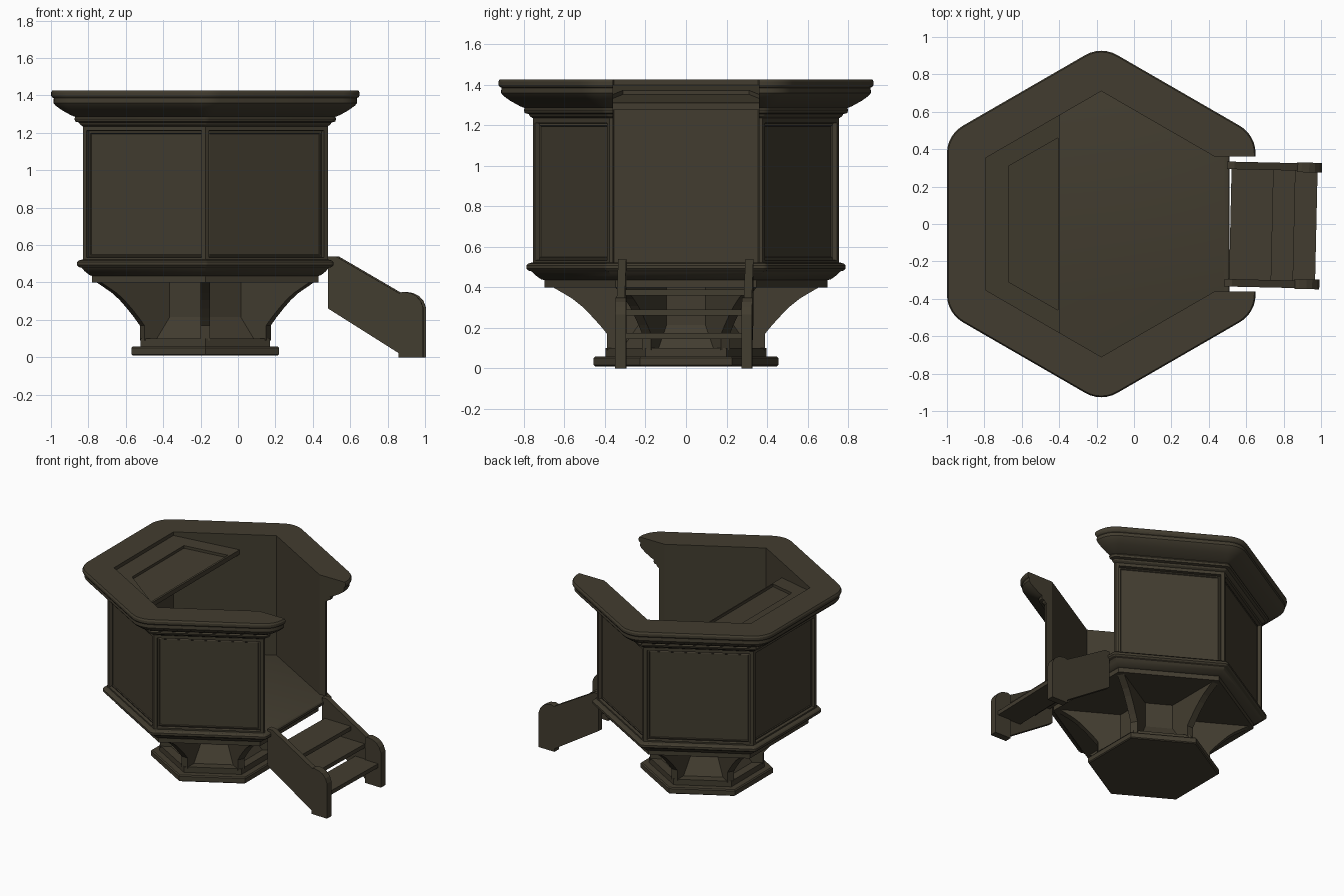
import bpy, bmesh, math
from mathutils import Vector, Matrix

if "Cube" in bpy.data.objects:
    bpy.data.objects.remove(bpy.data.objects["Cube"])

CX = -0.175          # centre of the hexagonal tub
BODY = 0.655         # apothem of the tub walls
C30 = math.cos(math.radians(30))

wood = bpy.data.materials.new("dark brown wood")
wood.diffuse_color = (0.055, 0.046, 0.029, 1)
wood.use_nodes = True
wood.node_tree.nodes["Principled BSDF"].inputs["Base Color"].default_value = wood.diffuse_color


def finish(name, bm, smooth=False):
    bmesh.ops.remove_doubles(bm, verts=bm.verts[:], dist=1e-5)
    bmesh.ops.recalc_face_normals(bm, faces=bm.faces[:])
    me = bpy.data.meshes.new(name)
    bm.to_mesh(me)
    bm.free()
    ob = bpy.data.objects.new(name, me)
    bpy.context.collection.objects.link(ob)
    me.materials.append(wood)
    if smooth:
        bpy.ops.object.select_all(action='DESELECT')
        ob.select_set(True)
        bpy.context.view_layer.objects.active = ob
        bpy.ops.object.shade_smooth_by_angle(angle=math.radians(25))
    return ob


def loft(rings, closed=False):
    """Skin matching point loops; close the profile or cap both ends."""
    bm = bmesh.new()
    vs = [[bm.verts.new(p) for p in ring] for ring in rings]
    n = len(vs[0])
    pairs = list(zip(vs, vs[1:])) + ([(vs[-1], vs[0])] if closed else [])
    for a, b in pairs:
        for i in range(n):
            j = (i + 1) % n
            bm.faces.new((a[i], a[j], b[j], b[i]))
    if not closed:
        bm.faces.new(vs[0][::-1])
        bm.faces.new(vs[-1])
    return bm


def hex_ring(ap, z, base=BODY, steps=6):
    """Hexagon of apothem ap; corners round off where it swells past base."""
    pts = []
    for k in range(6):
        mid = math.radians(30 + 60 * k)
        if ap <= base:
            n = steps + 1 if base == BODY else 1
            pts += [(CX + ap / C30 * math.cos(mid), ap / C30 * math.sin(mid), z)] * n
            continue
        for s in range(steps + 1):
            t = mid + math.radians(60 * s / steps - 30)
            pts.append((CX + base / C30 * math.cos(mid) + (ap - base) * math.cos(t),
                        base / C30 * math.sin(mid) + (ap - base) * math.sin(t), z))
    return pts


def prism(name, pts, thick, matrix):
    """Extrude an (x, z) outline along y, centred, then place it."""
    bm = loft([[(x, s * thick / 2, z) for x, z in pts] for s in (-1, 1)])
    bm.transform(matrix)
    return finish(name, bm)


# tub walls with the flaring handrail on top
profile = [(BODY, 0.51), (BODY, 1.235), (0.67, 1.245), (0.675, 1.255), (0.695, 1.26),
           (0.70, 1.275), (0.695, 1.285), (0.72, 1.295), (0.765, 1.32), (0.80, 1.345),
           (0.812, 1.36), (0.81, 1.385), (0.819, 1.39), (0.825, 1.40), (0.825, 1.415),
           (0.818, 1.427), (0.615, 1.427), (0.615, 0.51)]
bm = loft([hex_ring(a, z) for a, z in profile], closed=True)
bmesh.ops.remove_doubles(bm, verts=bm.verts[:], dist=1e-5)
bmesh.ops.recalc_face_normals(bm, faces=bm.faces[:])

# recessed panels on the five closed sides
panels = []
for f in bm.faces:
    c = f.calc_center_median() - Vector((CX, 0, 0))
    tall = max(v.co.z for v in f.verts) - min(v.co.z for v in f.verts) > 0.6
    if tall and f.normal.dot(c) > 0 and Vector((c.x, c.y)).length > 0.64 and f.normal.x < 0.9:
        panels.append(f)
for width, depth in ((0.032, 0), (0.004, -0.022), (0.016, 0.005), (0.005, -0.006)):
    bmesh.ops.inset_individual(bm, faces=panels, thickness=width, depth=depth)
tub = finish("tub_walls", bm, True)

# doorway cut through the right side
bm = bmesh.new()
bmesh.ops.create_cube(bm, size=1, matrix=Matrix.Translation((0.7, 0, 1.2))
                      @ Matrix.Diagonal((0.8, 0.72, 2.0, 1)))
cutter = finish("doorway_cutter", bm)
cutter.hide_render = True
mod = tub.modifiers.new("doorway", 'BOOLEAN')
mod.operation, mod.solver, mod.object = 'DIFFERENCE', 'EXACT', cutter
bpy.context.view_layer.objects.active = tub
# keep the cut above any smoothing modifier, then make it permanent
bpy.ops.object.modifier_move_to_index(modifier=mod.name, index=0)
bpy.ops.object.modifier_apply(modifier=mod.name)
bpy.data.objects.remove(cutter)

# floor with its moulded edge
edge = [(0.605, 0.40), (0.605, 0.435), (0.62, 0.44), (0.645, 0.46), (0.66, 0.478),
        (0.678, 0.483), (0.686, 0.492), (0.686, 0.508), (0.678, 0.517), (0.66, 0.522)]
finish("floor_moulding", loft([hex_ring(a, z) for a, z in edge]), True)

# pedestal column and stepped plinth
finish("pedestal_column", loft([hex_ring(a, z, 9) for a, z in
                                ((0.29, 0.09), (0.215, 0.215), (0.215, 0.41))]))
finish("plinth", loft([hex_ring(a, z, 9) for a, z in
                       ((0.388, 0.01), (0.395, 0.016), (0.395, 0.05), (0.388, 0.058),
                        (0.345, 0.058), (0.345, 0.10))]))

# curved brackets under each corner
fin = [(0.15, 0.09), (0.39, 0.09), (0.39, 0.17), (0.425, 0.213), (0.47, 0.262),
       (0.515, 0.307), (0.56, 0.343), (0.61, 0.373), (0.665, 0.405), (0.15, 0.405)]
for k in range(6):
    prism(f"bracket_{k + 1}", fin, 0.05, Matrix.Translation((CX, 0, 0))
          @ Matrix.Rotation(math.radians(30 + 60 * k), 4, 'Z'))


# sloping reading desk with a sunken middle
def desk_ring(x0, y0, x1, y1, drop):
    z = lambda x: 1.40 - (x + 0.79) * 0.228 - drop
    return [(x0, -y0, z(x0)), (x1, -y1, z(x1)), (x1, y1, z(x1)), (x0, y0, z(x0))]


outer, inner = (-0.792, 0.357, -0.395, 0.585), (-0.67, 0.31, -0.407, 0.46)
finish("reading_desk", loft([desk_ring(*outer, 0.035), desk_ring(*outer, 0),
                             desk_ring(*inner, 0), desk_ring(*inner, 0.02)]))

# stairs, turned very slightly
turn = (Matrix.Translation((0.49, 0, 0)) @ Matrix.Rotation(math.radians(-1.3), 4, 'Z')
        @ Matrix.Translation((-0.49, 0, 0)))
board = [(0.49, 0.26), (0.87, 0.02), (0.87, 0.342), (0.53, 0.54), (0.49, 0.54)]
post = [(0.865, 0.0), (0.998, 0.0), (0.998, 0.265), (0.985, 0.30), (0.96, 0.328),
        (0.93, 0.343), (0.89, 0.35), (0.865, 0.342)]
for side, s in (("left", -1), ("right", 1)):
    prism(f"stair_{side}_board", board, 0.04, turn @ Matrix.Translation((0, s * 0.314, 0)))
    prism(f"stair_{side}_post", post, 0.052, turn @ Matrix.Translation((0, s * 0.312, 0)))
for i, (x0, x1, z) in enumerate(((0.515, 0.74, 0.375), (0.645, 0.857, 0.275), (0.775, 0.975, 0.16))):
    prism(f"stair_tread_{i + 1}", [(x0, z - 0.015), (x1, z - 0.015), (x1, z + 0.015), (x0, z + 0.015)],
          0.60, turn)
